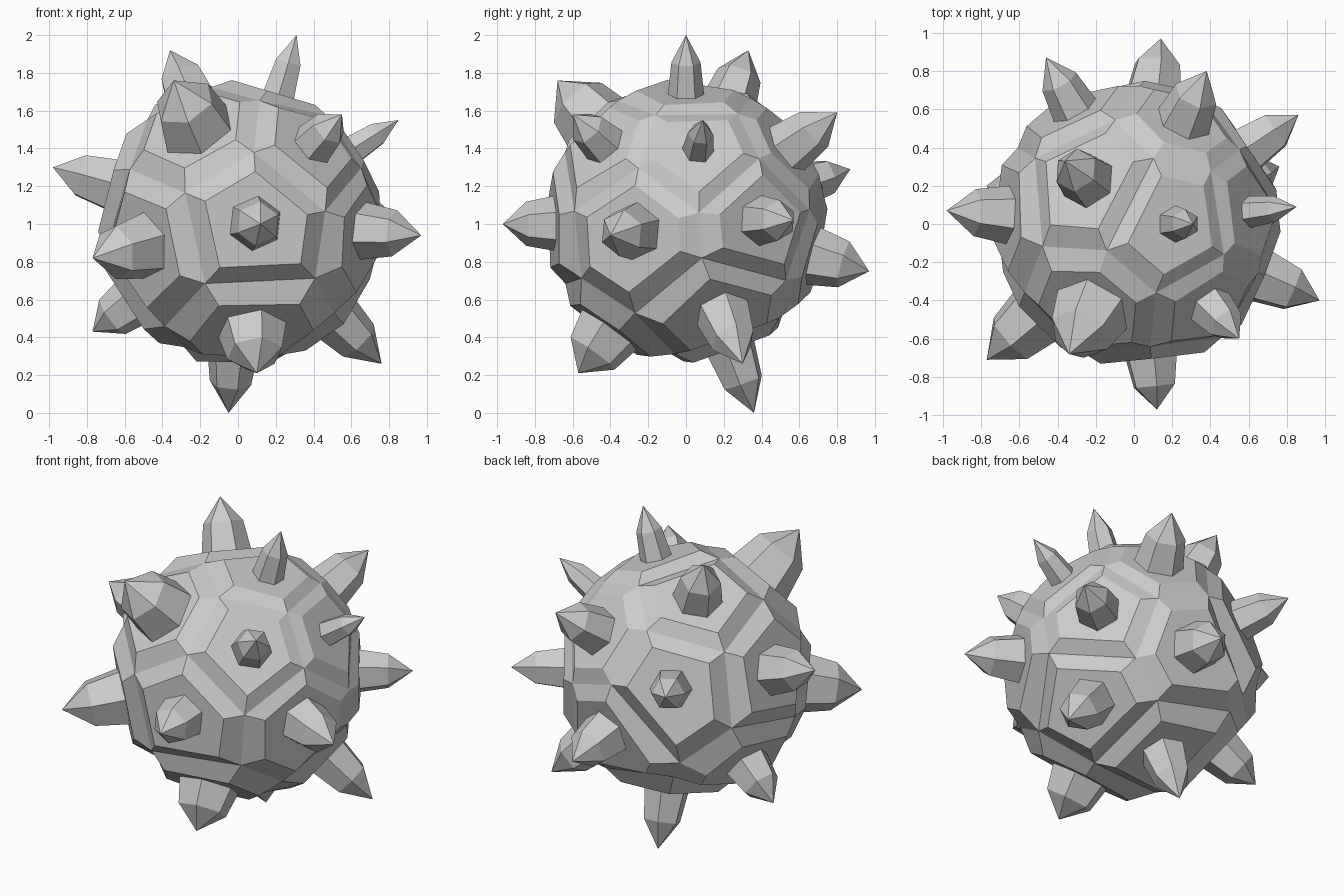
import bpy, bmesh, math
from mathutils import Vector

if "Cube" in bpy.data.objects:
    bpy.data.objects.remove(bpy.data.objects["Cube"])

CENTRE = Vector((0.015, 0, 1.012))
PLATE, GROOVE, INSET = 0.705, 0.742, 0.67

# spike tips (x, y, z) and base radius
SPIKES = [
    (0.31, 0.00, 2.00, 0.10), (-0.36, 0.33, 1.92, 0.155), (-0.34, -0.68, 1.76, 0.215),
    (0.55, -0.60, 1.58, 0.128), (0.85, 0.09, 1.55, 0.088), (0.38, 0.80, 1.59, 0.155),
    (-0.98, 0.07, 1.30, 0.16), (-0.46, 0.87, 1.29, 0.13), (0.12, -0.97, 1.00, 0.153),
    (0.97, -0.40, 0.94, 0.16), (0.86, 0.57, 1.02, 0.14), (-0.77, -0.71, 0.82, 0.19),
    (0.14, 0.97, 0.75, 0.165), (-0.77, 0.20, 0.43, 0.15), (0.10, -0.57, 0.21, 0.195),
    (0.76, 0.30, 0.26, 0.155), (-0.05, 0.36, 0.00, 0.145),
]


def frame(n):
    """Two axes perpendicular to n: the world y and x axes tilted along with z onto n."""
    q = Vector((0, 0, 1)).rotation_difference(n)
    return q @ Vector((0, 1, 0)), q @ Vector((1, 0, 0))


def make_object(name, bm):
    bmesh.ops.recalc_face_normals(bm, faces=bm.faces[:])
    mesh = bpy.data.meshes.new(name)
    bm.to_mesh(mesh)
    bm.free()
    obj = bpy.data.objects.new(name, mesh)
    obj.location = CENTRE
    bpy.context.collection.objects.link(obj)
    return obj


# body: one raised flat plate per spike, grooves where neighbouring plates meet
hull = bmesh.new()
for x, y, z, r in SPIKES:
    hull.verts.new((Vector((x, y, z)) - CENTRE).normalized())
bmesh.ops.convex_hull(hull, input=hull.verts[:])
hull.normal_update()

body = bmesh.new()
groove_verts = {}
corner_dirs = {}
for f in hull.faces:
    n = f.normal.copy()
    if n.dot(f.calc_center_median()) < 0:
        n.negate()
    corner_dirs[f] = n
    groove_verts[f] = body.verts.new(n * GROOVE)
for v in hull.verts:
    n = v.co.normalized()
    u, w = frame(n)
    faces = sorted(v.link_faces,
                   key=lambda f: math.atan2(corner_dirs[f].dot(w), corner_dirs[f].dot(u)))
    outer = [groove_verts[f] for f in faces]
    inner = []
    for f in faces:
        d = corner_dirs[f]
        offset = (d - n * d.dot(n)) * 0.81 * INSET
        inner.append(body.verts.new(n * PLATE + offset))
    body.faces.new(inner)
    for i in range(len(faces)):
        j = (i + 1) % len(faces)
        body.faces.new((outer[i], outer[j], inner[j], inner[i]))
hull.free()
make_object("body", body)

# spikes: six-sided tapered shaft with a pointed cap
for k, (x, y, z, r) in enumerate(SPIKES):
    tip = Vector((x, y, z)) - CENTRE
    n = tip.normalized()
    u, w = frame(n)
    bm = bmesh.new()
    neck = PLATE + (tip.length - PLATE) * 0.54
    rings = []
    for dist, rad in ((PLATE - 0.04, r), (neck, r * 0.77)):
        rings.append([bm.verts.new(n * dist + (u * math.cos(a) + w * math.sin(a)) * rad)
                      for a in (i * math.pi / 3 for i in range(6))])
    apex = bm.verts.new(tip)
    bm.faces.new(rings[0][::-1])
    for i in range(6):
        j = (i + 1) % 6
        bm.faces.new((rings[0][i], rings[0][j], rings[1][j], rings[1][i]))
        bm.faces.new((rings[1][i], rings[1][j], apex))
    make_object(f"spike_{k + 1:02d}", bm)
